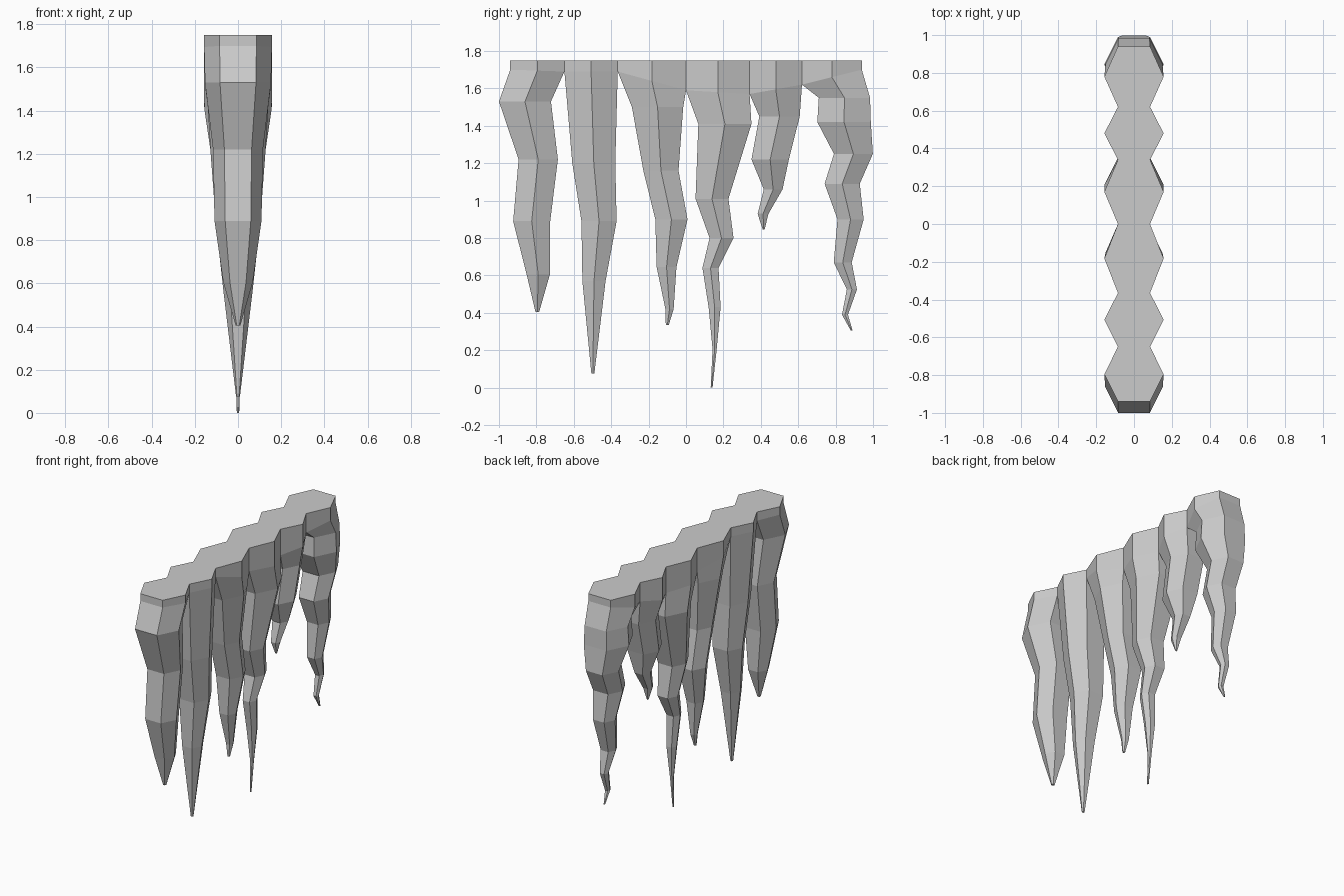
import bpy, bmesh

if "Cube" in bpy.data.objects:
    bpy.data.objects.remove(bpy.data.objects["Cube"])

TOP = 1.75

# Joints between neighbouring icicles along the row: (y, z where the gap starts)
NECKS = [(-.94, 1.70), (-.65, 1.69), (-.365, 1.69), (0, 1.59),
         (.34, 1.57), (.62, 1.62), (.94, 1.70)]

# Each icicle: crooked centre line as (z, centre y, radius), from thick end to tip
ICICLES = [
    [(1.53, -.861, .139), (1.22, -.79, .105), (.89, -.825, .099),
     (.605, -.79, .062), (.405, -.795, .01)],
    [(1.20, -.493, .115), (.89, -.465, .094), (.57, -.492, .062), (.075, -.498, .008)],
    [(1.50, -.152, .137), (1.16, -.134, .094), (.90, -.078, .086),
     (.645, -.104, .053), (.42, -.088, .022), (.335, -.10, .008)],
    [(1.41, .208, .142), (1.01, .139, .088), (.80, .19, .064), (.64, .131, .043),
     (.43, .153, .032), (.205, .153, .011), (0, .137, .005)],
    [(1.45, .50, .108), (1.22, .45, .10), (1.06, .466, .05), (.93, .412, .029),
     (.845, .415, .005)],
    [(1.55, .847, .137), (1.42, .845, .143), (1.25, .895, .104), (1.09, .835, .094),
     (.90, .88, .07), (.67, .838, .048), (.525, .887, .027), (.39, .85, .016),
     (.305, .886, .005)],
]


def hexagon(bm, near, far, x_end, x_mid):
    """Six-sided ring between two (y, z) ends, counter-clockwise from above."""
    (y0, z0), (y1, z1) = near, far
    ym, zm = (y0 + y1) / 2, (z0 + z1) / 2
    pts = [(x_end, y1, z1), (-x_end, y1, z1), (-x_mid, ym, zm),
           (-x_end, y0, z0), (x_end, y0, z0), (x_mid, ym, zm)]
    return [bm.verts.new(p) for p in pts]


def icicle(index, path):
    near, far = NECKS[index], NECKS[index + 1]
    bm = bmesh.new()
    # shared band at the top, then the tapering crooked body
    rings = [hexagon(bm, (near[0], TOP), (far[0], TOP), .085, .157),
             hexagon(bm, near, far, .085, .157)]
    for z, y, r in path:
        rings.append(hexagon(bm, (y - r, z), (y + r, z), .6 * r, 1.1 * r))
    hidden = set()
    if index > 0:
        hidden.add(3)
    if index < len(ICICLES) - 1:
        hidden.add(0)
    for k, (a, b) in enumerate(zip(rings, rings[1:])):
        for i in range(6):
            if k == 0 and i in hidden:      # wall inside the joined band
                continue
            j = (i + 1) % 6
            bm.faces.new((a[i], b[i], b[j], a[j]))
    bm.faces.new(rings[0])
    bm.faces.new(rings[-1][::-1])
    name = f"icicle_{index + 1}"
    mesh = bpy.data.meshes.new(name)
    bm.to_mesh(mesh)
    bm.free()
    bpy.context.collection.objects.link(bpy.data.objects.new(name, mesh))


for n, path in enumerate(ICICLES):
    icicle(n, path)
